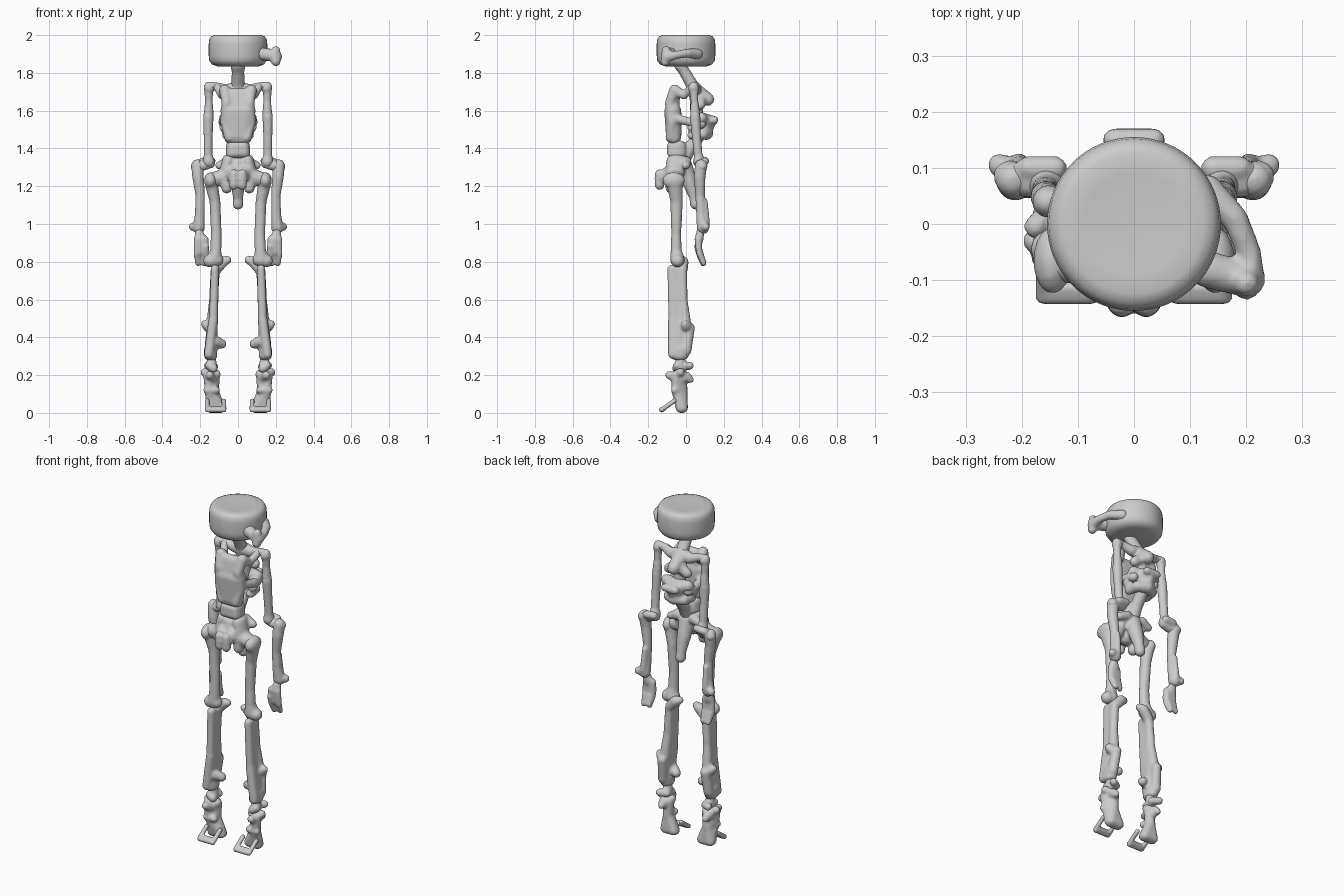
import bpy, bmesh, math
from mathutils import Vector


def part(name, chains=(), hulls=(), mirror=True, voxel=0.0075, smooth=4):
    """Blend hulls of balls (x, y, z, rx[, ry, rz]) into one smooth casting."""
    bm = bmesh.new()
    groups = list(hulls)
    for c in chains:
        groups += [c[i:i + 2] for i in range(len(c) - 1)] if len(c) > 1 else [c]
    for g in groups:
        tmp = bmesh.new()
        for b in g:
            r = b[3:] if len(b) == 6 else (b[3],) * 3
            for v in bmesh.ops.create_icosphere(tmp, subdivisions=2, radius=1)["verts"]:
                v.co = Vector((b[0] + v.co.x * r[0], b[1] + v.co.y * r[1], b[2] + v.co.z * r[2]))
        pts = [v.co.copy() for v in tmp.verts]
        tmp.free()
        vs = [bm.verts.new(p) for p in pts]
        res = bmesh.ops.convex_hull(bm, input=vs)
        junk = {v for v in res["geom_interior"] + res["geom_unused"] if isinstance(v, bmesh.types.BMVert)}
        bmesh.ops.delete(bm, geom=[v for v in junk if v.is_valid], context='VERTS')
    bmesh.ops.recalc_face_normals(bm, faces=bm.faces)
    me = bpy.data.meshes.new(name)
    bm.to_mesh(me)
    bm.free()
    ob = bpy.data.objects.new(name, me)
    bpy.context.collection.objects.link(ob)
    if mirror:
        ob.modifiers.new("mirror", 'MIRROR').use_mirror_merge = False
    m = ob.modifiers.new("blend", 'REMESH')
    m.mode, m.voxel_size, m.use_smooth_shade = 'VOXEL', voxel, True
    m = ob.modifiers.new("soften", 'SMOOTH')
    m.factor, m.iterations = 0.5, smooth
    return ob


# head: rounded drum, slightly dished on top
prof = [(0, 1.835), (0.11, 1.835), (0.138, 1.845), (0.152, 1.865), (0.155, 1.89), (0.155, 1.955),
        (0.152, 1.978), (0.142, 1.993), (0.125, 2.0), (0.09, 1.998), (0, 1.993)]
bm = bmesh.new()
vs = [bm.verts.new((r, 0, z)) for r, z in prof]
es = [bm.edges.new(p) for p in zip(vs, vs[1:])]
bmesh.ops.spin(bm, geom=vs + es, axis=(0, 0, 1), cent=(0, 0, 0), angle=math.tau, steps=64)
bmesh.ops.remove_doubles(bm, verts=bm.verts, dist=1e-4)
bmesh.ops.recalc_face_normals(bm, faces=bm.faces)
me = bpy.data.meshes.new("head")
bm.to_mesh(me)
bm.free()
me.shade_smooth()
bpy.context.collection.objects.link(bpy.data.objects.new("head", me))

# side bracket on the head
part("head_bracket", [
    [(.13, .06, 1.90, .03), (.18, .01, 1.905, .024), (.205, -.05, 1.895, .022), (.205, -.1, 1.885, .03)],
    [(.13, -.08, 1.90, .035), (.2, -.1, 1.89, .032)],
    [(.2, -.105, 1.92, .024), (.2, -.11, 1.86, .026)]], mirror=False)

# neck
part("neck", [[(0, -.03, 1.835, .042, .035, .02), (0, -.01, 1.81, .035, .032, .025),
               (0, .03, 1.74, .036, .034, .03), (0, .05, 1.69, .04)]])

# chest plate with side ribs
part("chest", [
    [(.07, -.06, 1.71, .03), (.06, -.085, 1.64, .028), (.07, -.075, 1.54, .025), (.045, -.08, 1.46, .03)],
    [(.07, -.06, 1.71, .03), (.085, -.01, 1.68, .022), (.11, .03, 1.725, .022)],
    [(.07, -.06, 1.56, .025), (.082, .02, 1.54, .024), (.07, .08, 1.53, .028)]],
    [[(.045, -.06, 1.69, .03), (-.045, -.06, 1.69, .03), (.05, -.075, 1.6, .036), (-.05, -.075, 1.6, .036)],
     [(.05, -.07, 1.6, .045), (-.05, -.07, 1.6, .045), (.035, -.065, 1.46, .04), (-.035, -.065, 1.46, .04)]])

# upper back and shoulder yoke
part("shoulder_yoke", [
    [(0, .04, 1.72, .04), (.06, .05, 1.71, .03), (.12, .04, 1.73, .022), (.15, .04, 1.73, .025)],
    [(0, .06, 1.70, .04), (0, .115, 1.66, .036)],
    [(0, .08, 1.67, .035), (.06, .075, 1.63, .028)],
    [(0, .05, 1.70, .035), (0, .06, 1.56, .035)]])

# lower back
part("back_pack", [
    [(0, .09, 1.55, .04), (.07, .08, 1.56, .032)],
    [(-.035, .15, 1.55, .022), (.035, .15, 1.55, .022)],
    [(.07, .08, 1.56, .03), (.075, .03, 1.51, .025)],
    [(0, .11, 1.48, .036), (.05, .09, 1.475, .03), (.06, .03, 1.47, .025)]],
    [[(-.03, .1, 1.55, .035), (.03, .1, 1.55, .035), (0, .14, 1.55, .025), (0, .1, 1.48, .035)]])

# waist
part("waist", [[(0, .07, 1.47, .035), (0, .02, 1.40, .035), (0, -.02, 1.33, .04)]],
     [[(.035, -.05, 1.42, .028, .05, .025), (-.035, -.05, 1.42, .028, .05, .025),
       (.04, -.05, 1.37, .026, .05, .025), (-.04, -.05, 1.37, .026, .05, .025)]])

# pelvis with front lobe and tail piece
part("pelvis", [
    [(.05, -.05, 1.34, .035, .055, .03), (.07, -.06, 1.25, .035, .05, .045), (.135, -.065, 1.235, .04)],
    [(0, -.05, 1.33, .05, .05, .025), (0, -.07, 1.25, .05)],
    [(.022, -.14, 1.265, .026), (.022, -.14, 1.205, .026)],
    [(.03, -.09, 1.27, .04), (.022, -.14, 1.24, .028)],
    [(.065, -.08, 1.24, .03), (.06, -.08, 1.19, .03)],
    [(.05, .0, 1.33, .03), (.1, .0, 1.31, .022)],
    [(0, -.01, 1.31, .045), (0, .02, 1.22, .04), (0, .045, 1.14, .028), (0, .05, 1.105, .03)]])

# arms
part("upper_arm", [
    [(.152, .04, 1.72, .031)],
    [(.155, .04, 1.73, .026), (.155, .045, 1.65, .021), (.155, .048, 1.59, .027)],
    [(.157, .048, 1.57, .029), (.158, .055, 1.47, .025), (.158, .065, 1.36, .024), (.155, .07, 1.33, .034)]])
part("elbow", [
    [(.145, .075, 1.32, .026), (.19, .075, 1.31, .03), (.222, .085, 1.305, .03)],
    [(.14, .1, 1.335, .022), (.19, .1, 1.33, .022)]])
part("forearm", [
    [(.215, .08, 1.31, .034), (.212, .072, 1.25, .032), (.2, .075, 1.15, .026),
     (.202, .08, 1.05, .027), (.208, .09, .98, .034)],
    [(.205, .085, .99, .03), (.24, .105, .985, .022)],
    [(.2, .1, 1.12, .016), (.205, .11, 1.0, .018)]])
part("hand", [
    [(.205, .075, .955, .022), (.2, .07, .92, .034, .024, .025)],
    [(.22, .065, .9, .016), (.222, .07, .84, .014), (.212, .095, .79, .015)],
    [(.17, .06, .88, .018), (.168, .07, .83, .014), (.175, .09, .785, .013)]],
    [[(.175, .065, .92, .02), (.215, .065, .92, .02), (.17, .07, .85, .016), (.215, .07, .85, .016)],
     [(.175, .075, .85, .016), (.215, .075, .85, .016), (.175, .095, .795, .013), (.21, .095, .795, .013)]])

# legs
part("thigh", [
    [(.145, -.065, 1.23, .036, .062, .046)],
    [(.142, -.06, 1.22, .036, .045, .04), (.122, -.05, 1.12, .03, .034, .03),
     (.115, -.052, .95, .029, .027, .03), (.118, -.052, .86, .031, .03, .03), (.125, -.045, .81, .04)],
    [(.11, -.045, .81, .035), (.15, -.045, .805, .036)]])
part("shin", [
    [(.055, -.02, .81, .022), (.08, -.015, .8, .03), (.115, -.02, .76, .03)],
    [(.12, -.02, .76, .026), (.13, -.015, .6, .024), (.14, .0, .46, .03)],
    [(.16, .0, .46, .03), (.175, -.005, .47, .022)],
    [(.14, .02, .45, .028), (.15, .0, .33, .03)],
    [(.12, -.05, .38, .03), (.085, -.03, .365, .026)],
    [(.145, -.03, .34, .036, .05, .03), (.145, -.035, .3, .036, .05, .025)]],
    [[(.122, -.075, .765, .022, .025, .02), (.12, -.02, .76, .022), (.13, -.07, .5, .024), (.13, -.02, .5, .024)],
     [(.13, -.07, .5, .026), (.13, -.02, .5, .026), (.155, -.07, .31, .026), (.145, -.02, .31, .03)]])
part("ankle", [
    [(.14, -.03, .285, .026), (.14, -.03, .24, .03)],
    [(.125, .0, .245, .022), (.16, .02, .25, .022)],
    [(.155, -.05, .25, .02), (.13, -.05, .235, .024)]])
part("foot", [
    [(.175, -.03, .215, .024), (.115, -.03, .205, .025)],
    [(.15, -.09, .2, .022), (.14, -.03, .18, .034)],
    [(.145, .0, .19, .03), (.145, .025, .175, .018)],
    [(.165, -.06, .12, .02), (.115, -.06, .12, .02)]],
    [[(.16, -.055, .2, .025), (.12, -.02, .2, .025), (.15, -.05, .1, .025), (.13, -.02, .1, .03)],
     [(.15, -.05, .12, .024), (.13, -.02, .12, .026), (.15, -.03, .025, .025), (.09, -.03, .025, .025),
      (.15, -.015, .025, .025), (.09, -.015, .025, .025)]])
part("toe_plate", hulls=[
    [(.075, -.13, .016, .014), (.162, -.13, .016, .014), (.08, -.115, .024, .013), (.158, -.115, .024, .013)],
    [(.073, -.13, .016, .013), (.075, -.06, .065, .013)],
    [(.163, -.13, .016, .013), (.163, -.06, .065, .013)]], voxel=.006, smooth=2)
